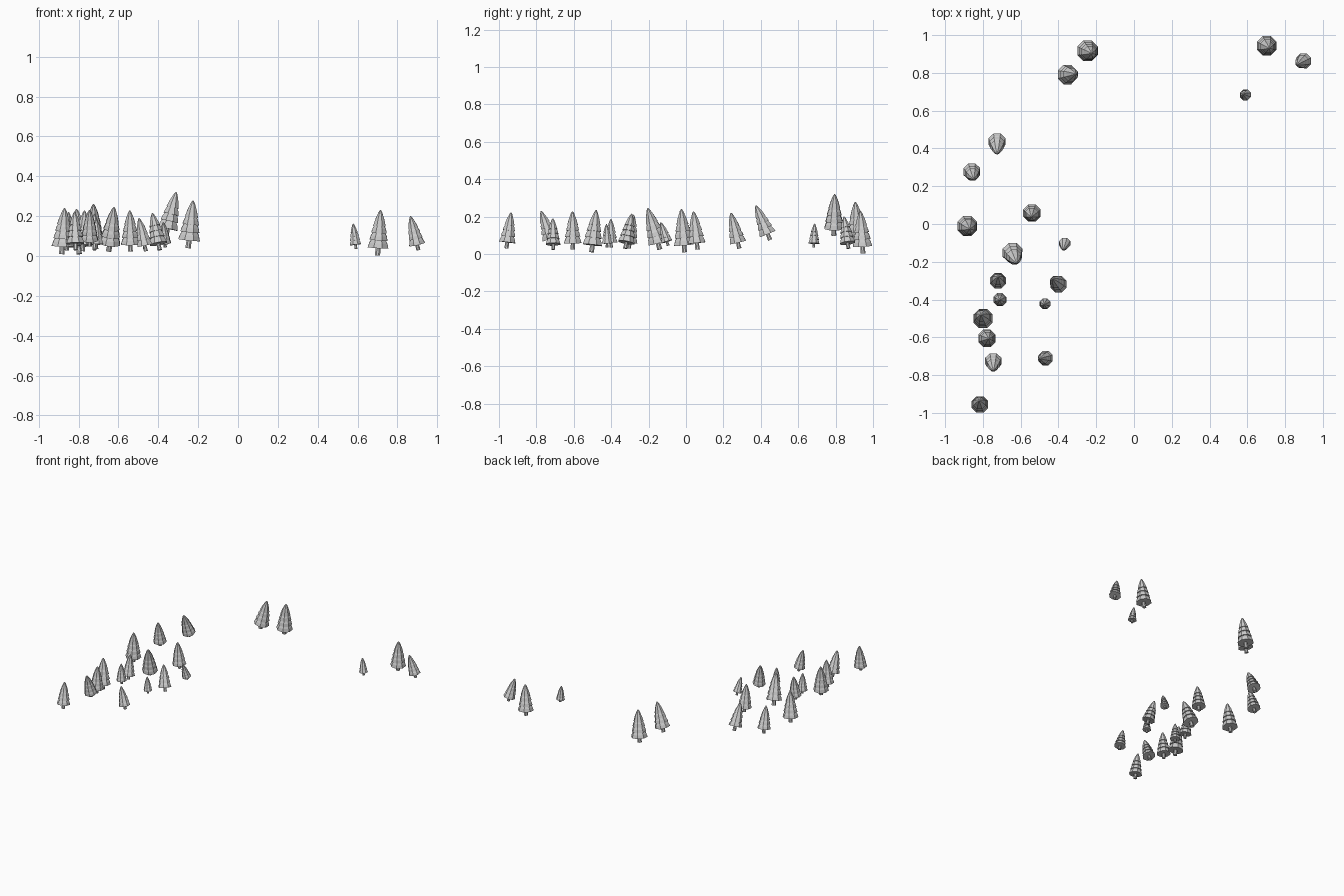
import bpy, math
from mathutils import Vector

SIDES = 8
# Tree outline as (radius, height) for a tree one unit tall
TRUNK = [(0.065, 0.0), (0.05, 0.25)]
TIERS = [
    [(0.245, 0.17), (0.215, 0.27), (0.15, 0.38)],
    [(0.215, 0.34), (0.19, 0.43), (0.12, 0.55)],
    [(0.185, 0.50), (0.155, 0.60), (0.09, 0.70)],
    [(0.150, 0.65), (0.105, 0.80), (0.045, 0.95), (0.012, 1.0)],
]

# Trunk foot and tip of every tree
TREES = [
    ((-.250, .920, .040), (-.225, .905, .278)),
    ((-.362, .790, .100), (-.310, .795, .320)),
    ((.700, .946, .003), (.715, .932, .230)),
    ((.905, .868, .030), (.865, .845, .200)),
    ((.592, .683, .035), (.578, .688, .162)),
    ((-.725, .450, .075), (-.725, .373, .260)),
    ((-.860, .285, .030), (-.850, .240, .220)),
    ((-.885, -.008, .010), (-.870, -.025, .240)),
    ((-.540, .062, .024), (-.543, .040, .228)),
    ((-.365, -.095, .045), (-.375, -.135, .170)),
    ((-.648, -.140, .025), (-.622, -.205, .245)),
    ((-.720, -.305, .030), (-.720, -.280, .210)),
    ((-.393, -.325, .030), (-.430, -.290, .215)),
    ((-.710, -.400, .035), (-.712, -.402, .187)),
    ((-.470, -.422, .035), (-.475, -.425, .160)),
    ((-.797, -.505, .010), (-.810, -.480, .235)),
    ((-.780, -.605, .024), (-.770, -.607, .228)),
    ((-.745, -.715, .050), (-.745, -.775, .230)),
    ((-.462, -.710, .024), (-.497, -.712, .190)),
    ((-.815, -.960, .030), (-.820, -.935, .222)),
]


def lathe(name, profiles):
    """Turn each outline into a closed eight-sided solid."""
    verts, faces = [], []
    for profile in profiles:
        start = len(verts)
        for r, z in profile:
            for i in range(SIDES):
                a = 2 * math.pi * (i + 0.5) / SIDES
                verts.append((r * math.cos(a), r * math.sin(a), z))
        for k in range(len(profile) - 1):
            lo = start + k * SIDES
            for i in range(SIDES):
                j = (i + 1) % SIDES
                faces.append((lo + i, lo + j, lo + SIDES + j, lo + SIDES + i))
        faces.append(tuple(reversed(range(start, start + SIDES))))
        faces.append(tuple(range(len(verts) - SIDES, len(verts))))
    mesh = bpy.data.meshes.new(name)
    mesh.from_pydata(verts, [], faces)
    return mesh


trunk_mesh = lathe("trunk", [TRUNK])
foliage_mesh = lathe("foliage", TIERS)

# Place each leaning tree along its foot-to-tip axis
for n, (foot, tip) in enumerate(TREES, 1):
    axis = Vector(tip) - Vector(foot)
    for label, mesh in (("trunk", trunk_mesh), ("foliage", foliage_mesh)):
        ob = bpy.data.objects.new(f"tree_{label}_{n}", mesh)
        ob.location = foot
        ob.rotation_euler = Vector((0, 0, 1)).rotation_difference(axis).to_euler()
        ob.scale = (axis.length,) * 3
        bpy.context.collection.objects.link(ob)
